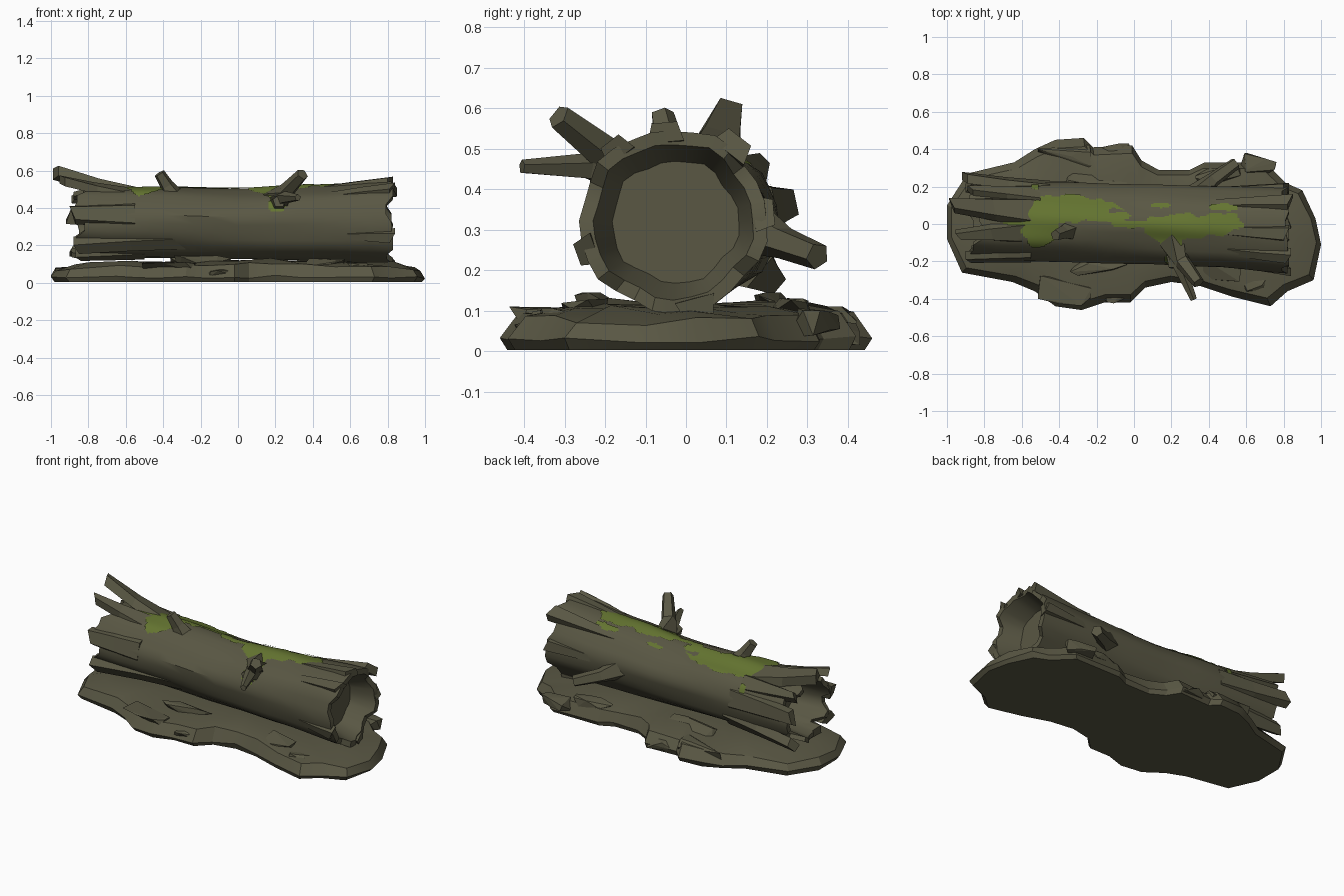
import bpy, bmesh, math, random
from mathutils import Vector, noise

if "Cube" in bpy.data.objects:
    bpy.data.objects.remove(bpy.data.objects["Cube"])

random.seed(4)


def material(name, col):
    m = bpy.data.materials.new(name)
    m.diffuse_color = (*col, 1)
    m.use_nodes = True
    m.node_tree.nodes["Principled BSDF"].inputs["Base Color"].default_value = m.diffuse_color
    return m


WOOD = material("weathered_wood", (0.10, 0.095, 0.057))
MOSS = material("moss_green", (0.127, 0.175, 0.03))


def finish(name, bm, mat, angle=None, recalc=True):
    if recalc:
        bmesh.ops.recalc_face_normals(bm, faces=bm.faces)
    me = bpy.data.meshes.new(name)
    bm.to_mesh(me)
    bm.free()
    me.materials.append(mat)
    ob = bpy.data.objects.new(name, me)
    bpy.context.collection.objects.link(ob)
    if angle:
        bpy.ops.object.select_all(action='DESELECT')
        ob.select_set(True)
        bpy.context.view_layer.objects.active = ob
        bpy.ops.object.shade_smooth_by_angle(angle=math.radians(angle))
    return ob


def loft(bm, rings, cap_start=True, cap_end=True):
    """Skin a list of equal-sized closed rings of points."""
    vs = [[bm.verts.new(p) for p in r] for r in rings]
    n = len(vs[0])
    for a, b in zip(vs, vs[1:]):
        for i in range(n):
            k = (i + 1) % n
            bm.faces.new((a[i], a[k], b[k], b[i]))
    if cap_start:
        bm.faces.new(vs[0][::-1])
    if cap_end:
        bm.faces.new(vs[-1])


# Log centre line and radii: x, centre y, centre z, radius y, radius z
STATIONS = [(-0.92, .02, .320, .210, .185), (-0.45, .015, .318, .215, .188),
            (0.0, .0, .308, .210, .186), (0.4, -.015, .315, .215, .202),
            (0.85, -.032, .322, .232, .226)]


def section(x):
    x = max(-0.919, min(0.849, x))
    for p, q in zip(STATIONS, STATIONS[1:]):
        if x <= q[0]:
            t = (x - p[0]) / (q[0] - p[0])
            t = t * t * (3 - 2 * t)
            return [u + (v - u) * t for u, v in zip(p[1:], q[1:])]


def surf(x, a, scale=1.0, lift=0.0):
    cy, cz, ry, rz = section(x)
    bump = 0.005 * math.sin(5 * a + 3 * x) + 0.004 * math.sin(9 * a - 2 * x)
    return Vector((x, cy + (ry * scale + bump + lift) * math.cos(a),
                   cz + (rz * scale + bump + lift) * math.sin(a)))


# Hollow log with ragged ends
N = 28
ANG = [2 * math.pi * i / N for i in range(N)]
JAG_R = [0, -.03, .01, -.01, .0, .01, -.03, .0, .01, -.025, .01, -.01, -.03, .01]
JAG_L = [.0, .05, -.02, .03, .06, .0, -.02, .04, -.01, .06, .0, -.03, .05, .01]


def right_x(i):
    return 0.82 + JAG_R[i // 2]


def left_x(i):
    return -0.86 + JAG_L[i // 2]


rings = [[surf(-0.64, a, .74) for a in ANG],
         [surf(left_x(i), a, .86) for i, a in enumerate(ANG)]]
for k in range(15):
    t = k / 14
    rings.append([surf(left_x(i) * (1 - t) + right_x(i) * t, a) for i, a in enumerate(ANG)])
rings += [[surf(right_x(i), a, .85) for i, a in enumerate(ANG)],
          [surf(0.68, a, .69) for a in ANG]]
bm = bmesh.new()
loft(bm, rings)
finish("hollow_log", bm, WOOD, 35)


# Splinters of bark peeling off the ends
def splinter(name, deg, x0, x1, lift, w0, w1, thick):
    a = math.radians(deg)
    rad = Vector((0, math.cos(a), math.sin(a)))
    tan = Vector((0, -math.sin(a), math.cos(a)))
    rs = []
    for t in (0, .5, 1):
        x = x0 + (x1 - x0) * t
        w = (w0 + (w1 - w0) * t) / 2
        c = surf(x, a, 1, lift * t ** 1.3 - .012 * (1 - t))
        lo, hi = -thick * .7, .008 + thick * .3 * t
        sl = Vector((math.copysign(.03, x1) * t, 0, 0))
        rs.append([c - tan * w + rad * lo, c + tan * w + rad * lo - sl,
                   c + tan * w * .7 + rad * hi - sl, c - tan * w * .7 + rad * hi])
    bm = bmesh.new()
    loft(bm, rs)
    finish(name, bm, WOOD)


for i, s in enumerate([
        (74, -.52, -.99, .10, .17, .08, .05), (108, -.58, -.955, .055, .13, .05, .04),
        (12, -.45, -.92, .035, .14, .09, .04), (-40, -.40, -.90, .04, .14, .07, .045),
        (217, -.28, -.88, .035, .10, .085, .05), (165, -.55, -.90, .0, .14, .10, .035),
        (45, -.5, -.89, .01, .12, .05, .04), (250, -.5, -.87, .0, .12, .08, .04),
        (52, .40, .85, .012, .05, .10, .04), (95, .45, .83, .0, .05, .09, .04),
        (128, .5, .84, .0, .05, .08, .04), (5, .5, .83, .0, .05, .09, .04),
        (200, .55, .84, .0, .04, .08, .04), (285, .5, .84, .0, .06, .10, .04)]):
    splinter("bark_splinter_%d" % (i + 1), *s)


# Broken branches
def branch(name, pts, radii, sides=5):
    pts = [Vector(p) for p in pts]
    rs = []
    for i, p in enumerate(pts):
        d = (pts[min(i + 1, len(pts) - 1)] - pts[max(i - 1, 0)]).normalized()
        u = d.cross(Vector((.3, 1, .2)) if abs(d.y) < .8 else Vector((1, 0, 0))).normalized()
        v = d.cross(u)
        rs.append([p + (u * math.cos(k * math.tau / sides) + v * math.sin(k * math.tau / sides)) * radii[i]
                   for k in range(sides)])
    bm = bmesh.new()
    loft(bm, rs)
    finish(name, bm, WOOD)


branch("upper_fork", [(.20, -.09, .44), (.26, -.20, .49), (.345, -.315, .58)], [.075, .045, .033])
branch("lower_fork", [(.22, -.12, .43), (.25, -.24, .455), (.32, -.405, .455)], [.065, .035, .018])
branch("fork_stub", [(.22, -.12, .42), (.22, -.235, .435)], [.06, .035])
branch("top_stub", [(-.34, -.03, .45), (-.38, -.045, .52), (-.42, -.06, .585)], [.065, .038, .03])
branch("back_branch", [(.33, .15, .31), (.42, .235, .27), (.545, .325, .235)], [.07, .042, .034])

# Ground slab, outlined from above
OUT = [(-1, .1), (-.89, .27), (-.64, .33), (-.53, .4), (-.42, .45), (-.27, .46), (-.22, .41),
       (-.01, .42), (.04, .34), (.13, .29), (.3, .29), (.38, .33), (.7, .33), (.81, .22),
       (.9, .18), (.97, .03), (1, -.11), (.96, -.3), (.82, -.36), (.73, -.44), (.53, -.39),
       (.35, -.33), (.2, -.31), (.06, -.34), (-.02, -.42), (-.16, -.42), (-.28, -.46),
       (-.42, -.44), (-.53, -.36), (-.65, -.31), (-.92, -.26), (-1, -.08)]


def slab_ring(sx, sy, z, rise=0.0, rough=0.0):
    return [(x * sx, y * sy, z + rise * (1 - abs(x)) + random.uniform(-rough, rough)) for x, y in OUT]


bm = bmesh.new()
loft(bm, [slab_ring(.98, .96, .003), slab_ring(1, 1, .03, 0, .01),
          slab_ring(.975, .90, .073, .03, .010), slab_ring(.87, .62, .098, .025, .014),
          slab_ring(.75, .25, .105, .015)])
finish("ground_slab", bm, WOOD, 25)


# Stones and bark chunks on the slab
def chunk(name, loc, size, turn=0.0):
    bm = bmesh.new()
    for k in range(14):
        v = Vector((random.uniform(-1, 1), random.uniform(-1, 1), random.uniform(-1, 1)))
        v = v / max(abs(v.x), abs(v.y), abs(v.z))
        p = Vector((v.x * size[0], v.y * size[1], v.z * size[2]))
        c, s = math.cos(turn), math.sin(turn)
        bm.verts.new((loc[0] + p.x * c - p.y * s, loc[1] + p.x * s + p.y * c, max(.004, loc[2] + p.z)))
    r = bmesh.ops.convex_hull(bm, input=bm.verts)
    bmesh.ops.delete(bm, geom=[g for g in r["geom_interior"] if isinstance(g, bmesh.types.BMVert)],
                     context='VERTS')
    finish(name, bm, WOOD)


for sy in (1, -1):
    side = "back" if sy > 0 else "front"
    chunk(side + "_wide_stone", (-.37, sy * .36, .075), (.14, .07, .035), sy * .1)
    chunk(side + "_small_stone", (-.1, sy * .375, .045), (.10, .05, .03), sy * .2)
    chunk(side + "_bark_chunk", (-.2, sy * .22, .11), (.16, .04, .035), -sy * .15)
    chunk(side + "_bark_chip", (.45, sy * .25, .10), (.12, .05, .03), sy * .1)
    chunk(side + "_end_stone", (.66, sy * .30, .07), (.09, .06, .035), -sy * .3)

# Moss: thin sheet hugging the top of the log, kept where blobs say so
BLOBS = [(-.35, .08, .25, .07), (-.5, -.03, .1, .09), (-.62, .04, .1, .05), (.22, -.02, .18, .075),
         (.21, -.13, .06, .09), (.45, 0, .14, .06), (.0, 0, .12, .02), (.47, .09, .08, .02),
         (.15, .1, .05, .013), (-.53, .2, .025, .018), (-.12, .04, .1, .025)]


def mossy(p):
    d = min(((p.x - x) / rx) ** 2 + ((p.y - y) / ry) ** 2 for x, y, rx, ry in BLOBS)
    return d + 0.7 * noise.noise(Vector((p.x * 12, p.y * 16, 3))) < 1


bm = bmesh.new()
NX, NA = 120, 64
g = [[bm.verts.new(surf(-.76 + 1.42 * i / NX, math.radians(20 + 140 * j / NA), 1, .005))
      for j in range(NA + 1)] for i in range(NX + 1)]
for i in range(NX):
    for j in range(NA):
        q = (g[i][j], g[i + 1][j], g[i + 1][j + 1], g[i][j + 1])
        if mossy((q[0].co + q[2].co) / 2):
            bm.faces.new(q)
bmesh.ops.delete(bm, geom=[v for v in bm.verts if not v.link_faces], context='VERTS')
bm.normal_update()
for f in bm.faces:
    if f.normal.z < 0:
        f.normal_flip()
finish("moss_patches", bm, MOSS, 40, recalc=False)
